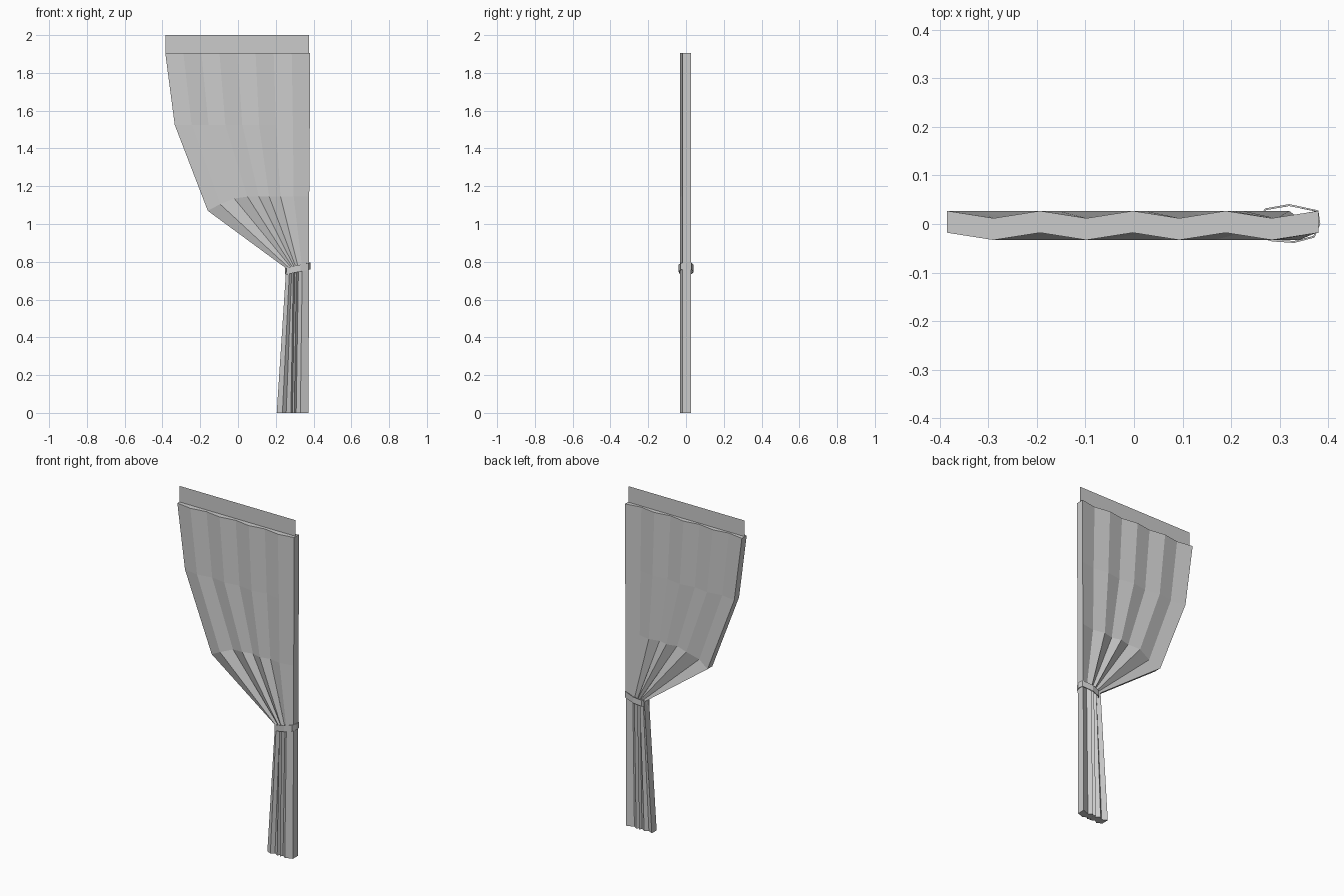
import bpy
import bmesh

cube = bpy.data.objects.get("Cube")
if cube:
    bpy.data.objects.remove(cube)

# One plain cloth colour
cloth = bpy.data.materials.new("light_grey_cloth")
cloth.use_nodes = True
GREY = (0.6, 0.6, 0.6, 1.0)
cloth.diffuse_color = GREY
cloth.node_tree.nodes["Principled BSDF"].inputs["Base Color"].default_value = GREY


def finish(name, bm, recalc=True):
    if recalc:
        bmesh.ops.recalc_face_normals(bm, faces=bm.faces)
    mesh = bpy.data.meshes.new(name)
    bm.to_mesh(mesh)
    bm.free()
    mesh.materials.append(cloth)
    obj = bpy.data.objects.new(name, mesh)
    bpy.context.collection.objects.link(obj)
    return obj


def strips(bm, rows, closed=False):
    """Join neighbouring rows of vertices with quads."""
    for a, b in zip(rows, rows[1:]):
        n = len(a)
        for i in range(n if closed else n - 1):
            j = (i + 1) % n
            bm.faces.new((a[i], a[j], b[j], b[i]))


def even(left, right, n=9):
    return [left + (right - left) * i / (n - 1) for i in range(n)]


# Curtain: pleat positions row by row, from the rail down to the hem
gather_x = [-0.16, -0.095, -0.02, 0.05, 0.11, 0.165, 0.225, 0.295, 0.377]
gather_z = [1.07, 1.105, 1.135] + [1.145] * 6
tie_x = [0.255, 0.273, 0.285, 0.293, 0.301, 0.309, 0.32, 0.34, 0.376]
hem_x = [0.205, 0.235, 0.255, 0.28, 0.288, 0.298, 0.308, 0.33, 0.373]
levels = [
    (even(-0.385, 0.38), [1.905] * 9),
    (even(-0.335, 0.38), [1.525] * 9),
    (gather_x, gather_z),
    (tie_x, [0.765] * 9),
    (hem_x, [0.0] * 9),
]
THICK = 0.045
bm = bmesh.new()
rows = []
for xs, zs in levels:
    fold = [-0.033 if i % 2 else -0.018 for i in range(9)]
    front = [bm.verts.new(p) for p in zip(xs, fold, zs)]
    back = [bm.verts.new((x, y + THICK, z)) for x, y, z in zip(xs, fold, zs)]
    rows.append(front + back[::-1])
strips(bm, rows, closed=True)
for row in (rows[0], rows[-1]):          # top and hem edges
    for i in range(8):
        bm.faces.new((row[i], row[i + 1], row[16 - i], row[17 - i]))
finish("curtain", bm)

# Flat heading strip above the pleats
bm = bmesh.new()
strips(bm, [[bm.verts.new((x, 0.0, z)) for x in (-0.385, 0.377)] for z in (1.905, 2.0)])
finish("heading_strip", bm, recalc=False)

# Tieback: slanted band looped round the gathered cloth
loop = [(0.25, 0.0), (0.258, -0.028), (0.285, -0.036), (0.33, -0.039), (0.372, -0.028),
        (0.384, 0.0), (0.38, 0.028), (0.32, 0.041), (0.27, 0.032)]
bm = bmesh.new()
band = [[bm.verts.new((x, y, 0.75 + 0.21 * (x - 0.25) + h)) for x, y in loop]
        for h in (-0.018, 0.018)]
strips(bm, band, closed=True)
tieback = finish("tieback", bm)
solid = tieback.modifiers.new("thickness", 'SOLIDIFY')
solid.thickness = 0.004
solid.offset = -1
